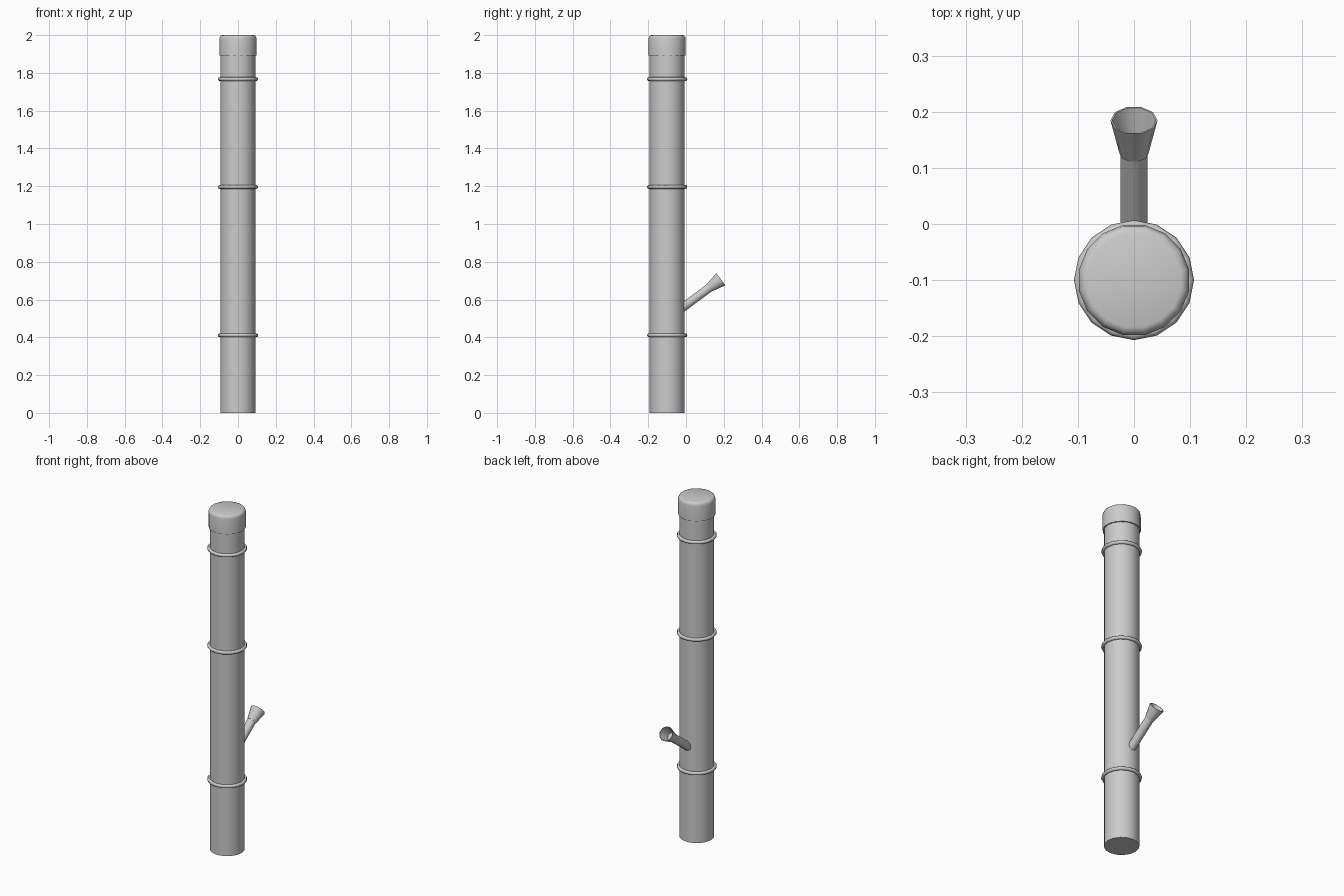
import bpy, bmesh, math
from mathutils import Matrix, Vector

if "Cube" in bpy.data.objects:
    bpy.data.objects.remove(bpy.data.objects["Cube"])

CY = -0.1  # y of the post axis


def lathe(name, profile, sides, matrix, phase=0.0, closed=False, angle=40):
    """Revolve (radius, height) points round the local z axis; radius 0 makes a pole."""
    bm = bmesh.new()
    rings = []
    for r, h in profile:
        if r == 0:
            rings.append([bm.verts.new((0, 0, h))] * sides)
        else:
            rings.append([bm.verts.new((r * math.cos(phase + math.tau * i / sides),
                                        r * math.sin(phase + math.tau * i / sides), h))
                          for i in range(sides)])
    pairs = list(zip(rings, rings[1:]))
    if closed:
        pairs.append((rings[-1], rings[0]))
    for a, b in pairs:
        for i in range(sides):
            j = (i + 1) % sides
            bm.faces.new(list(dict.fromkeys((a[i], a[j], b[j], b[i]))))
    bmesh.ops.recalc_face_normals(bm, faces=bm.faces)
    mesh = bpy.data.meshes.new(name)
    bm.to_mesh(mesh)
    bm.free()
    ob = bpy.data.objects.new(name, mesh)
    bpy.context.collection.objects.link(ob)
    ob.matrix_world = matrix
    bpy.ops.object.select_all(action='DESELECT')
    ob.select_set(True)
    bpy.context.view_layer.objects.active = ob
    bpy.ops.object.shade_smooth_by_angle(angle=math.radians(angle))
    return ob


def at(z):
    return Matrix.Translation((0, CY, z))


# Main post
lathe("post", [(0, 0), (0.093, 0), (0.093, 1.92), (0, 1.92)], 16, at(0))

# End cap with a rounded top edge
lathe("end_cap", [(0, 1.892), (0.1, 1.892), (0.1, 1.98), (0.098, 1.99),
                  (0.093, 1.997), (0.085, 2.0), (0, 2.0)],
      16, at(0), phase=math.pi / 16)

# Clamp rings
ring = [(0.097 + 0.01 * math.cos(math.tau * k / 8), 0.01 * math.sin(math.tau * k / 8))
        for k in range(8)]
for n, z in enumerate((0.411, 1.196, 1.767)):
    lathe(f"ring_{n + 1}", ring, 16, at(z), closed=True, angle=60)

# Slanted side branch: local z runs outward (+y) and up
elev = math.radians(36.5)
axis = Vector((0, math.cos(elev), math.sin(elev)))
tilt = Matrix.Rotation(-(math.pi / 2 - elev), 4, 'X')
base = Vector((0, 0.126, 0.664))  # where the tube meets the funnel
slant = Matrix.Translation(base) @ tilt
lathe("branch_tube", [(0, -0.2), (0.024, -0.2), (0.024, 0.008), (0, 0.008)], 10, slant)

# Hollow flared funnel at the branch end
lathe("branch_funnel", [(0, 0), (0.026, 0), (0.042, 0.073), (0.039, 0.073),
                        (0.023, 0.012), (0, 0.012)], 10, slant)
